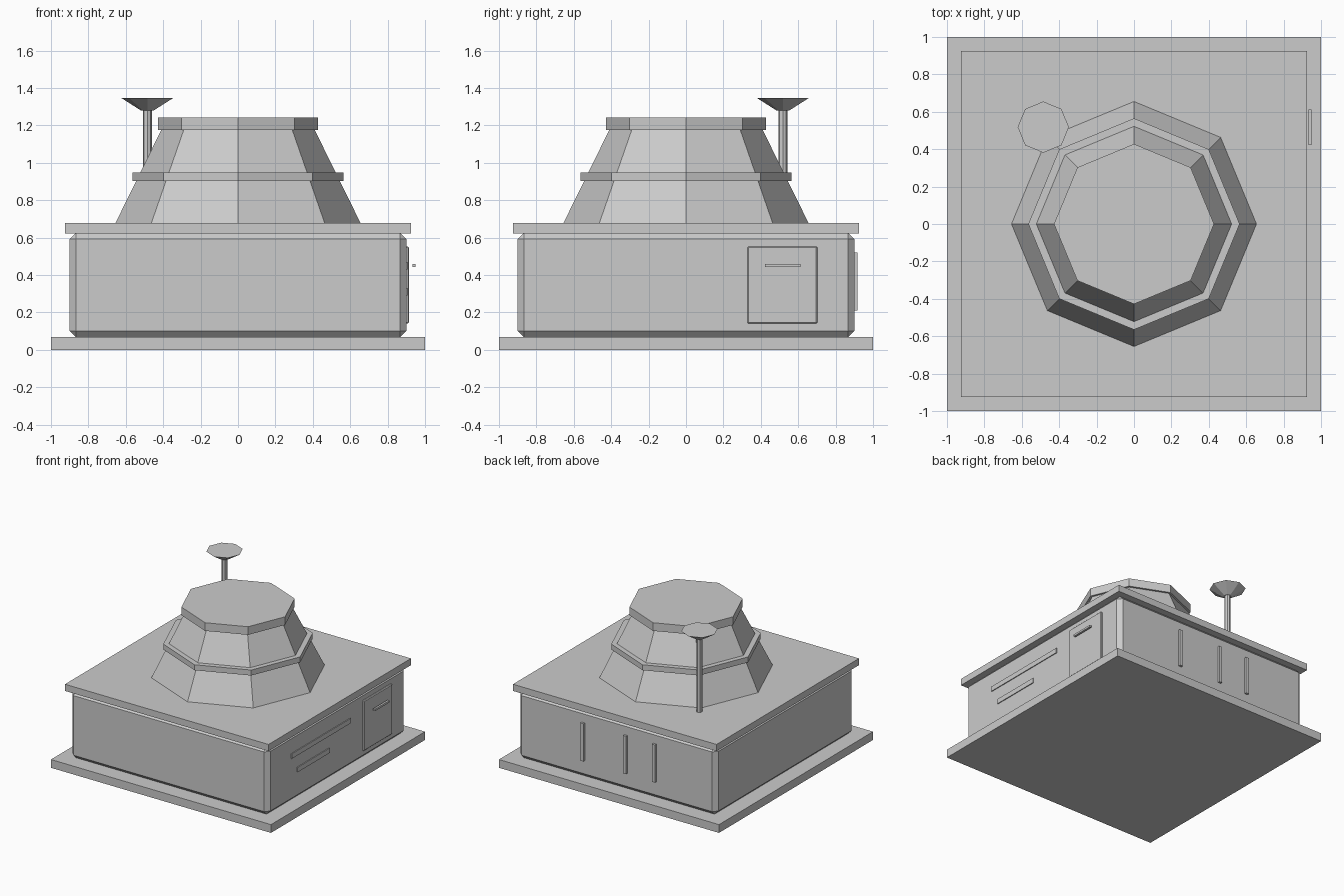
import bpy

default = bpy.data.objects.get("Cube")
if default:
    bpy.data.objects.remove(default, do_unlink=True)

# One plain grey for the whole model
grey = bpy.data.materials.new("plain_grey")
grey.use_nodes = True
colour = (0.6, 0.6, 0.6, 1)
grey.diffuse_color = colour
grey.node_tree.nodes["Principled BSDF"].inputs["Base Color"].default_value = colour


def finish(name, bevel=0):
    obj = bpy.context.object
    obj.name = name
    obj.data.materials.append(grey)
    if bevel:
        mod = obj.modifiers.new("chamfer", "BEVEL")
        mod.width = bevel
        mod.segments = 1
    return obj


def box(name, low, high, bevel=0):
    centre = [(a + b) / 2 for a, b in zip(low, high)]
    size = [b - a for a, b in zip(low, high)]
    bpy.ops.mesh.primitive_cube_add(size=1, location=centre)
    obj = bpy.context.object
    for v in obj.data.vertices:
        v.co = [c * s for c, s in zip(v.co, size)]
    return finish(name, bevel)


def octagon(name, r_low, r_high, z_low, z_high, x=0, y=0):
    bpy.ops.mesh.primitive_cone_add(
        vertices=8, radius1=r_low, radius2=r_high, depth=z_high - z_low,
        location=(x, y, (z_low + z_high) / 2))
    return finish(name)


def slab(name, half, z_low, z_high, bevel=0):
    return box(name, (-half, -half, z_low), (half, half, z_high), bevel)


# Square building: foundation, chamfered walls, overhanging roof
slab("foundation", 1.0, 0, 0.068)
slab("walls", 0.9, 0.066, 0.626, 0.035)
slab("roof_slab", 0.925, 0.623, 0.678)

# Octagonal tower with two collars
octagon("tower", 0.655, 0.41, 0.678, 1.176)
octagon("middle_collar", 0.565, 0.565, 0.903, 0.948)
octagon("top_collar", 0.428, 0.428, 1.174, 1.241)

# Mast and dish on the back corner
mast_x, mast_y = -0.485, 0.518
octagon("mast", 0.024, 0.024, 0.67, 1.3, mast_x, mast_y)
octagon("dish", 0.035, 0.137, 1.28, 1.345, mast_x, mast_y)

# Door, handle and trim strips on the left wall
box("door", (0.88, 0.328, 0.14), (0.914, 0.702, 0.552), 0.006)
box("door_handle", (0.932, 0.423, 0.443), (0.949, 0.612, 0.459))
box("upper_strip", (0.89, -0.597, 0.43), (0.907, 0.169, 0.47))
box("lower_strip", (0.89, -0.52, 0.29), (0.907, -0.104, 0.33))

# Upright bars on the back wall
for i, x in enumerate((0.304, -0.083, -0.346)):
    box(f"back_bar_{i + 1}", (x - 0.014, 0.89, 0.21), (x + 0.014, 0.918, 0.52))
